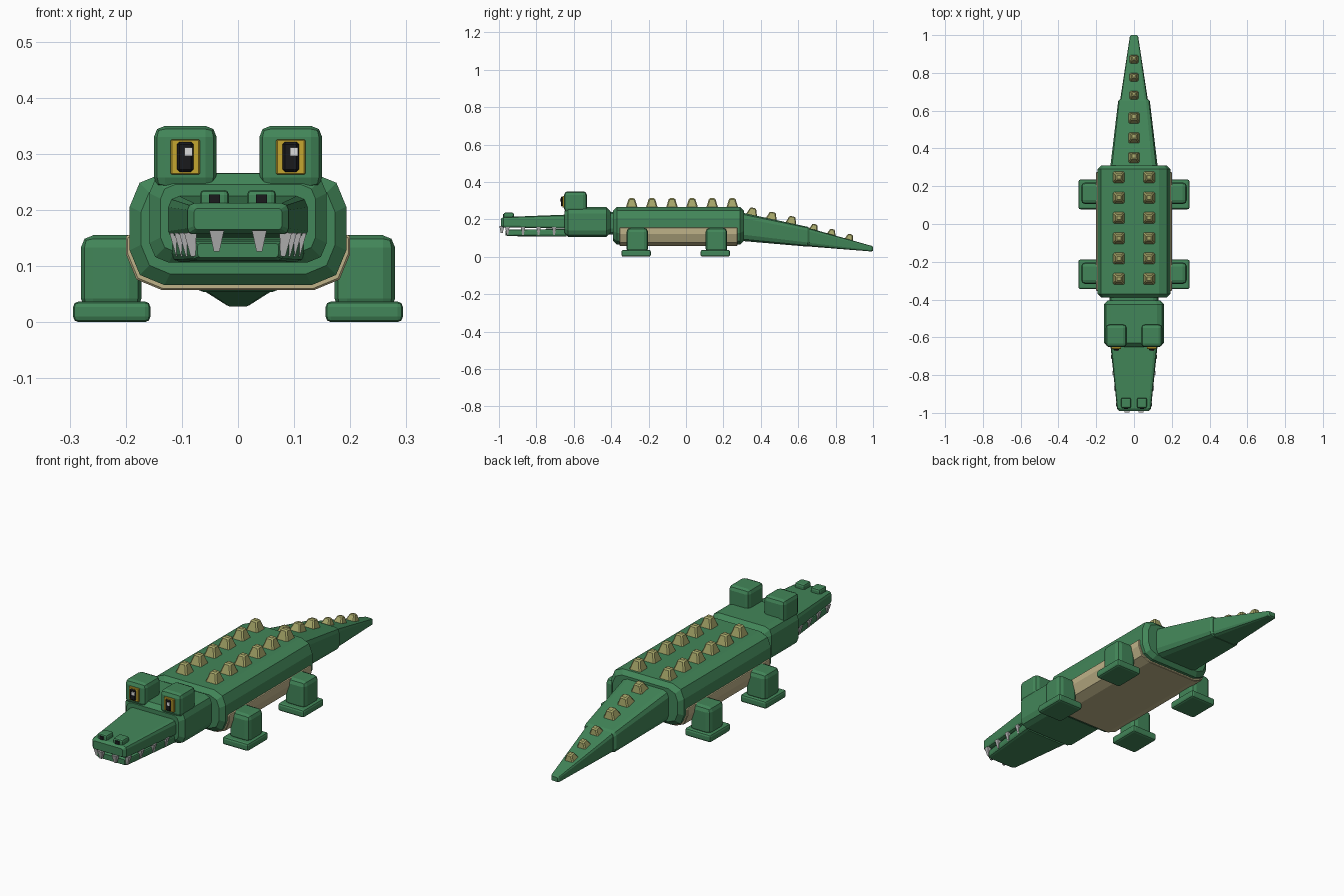
import bpy, bmesh, math
from mathutils import Vector

if "Cube" in bpy.data.objects:
    bpy.data.objects.remove(bpy.data.objects["Cube"], do_unlink=True)


def material(name, rgb):
    m = bpy.data.materials.new(name)
    m.use_nodes = True
    m.diffuse_color = (*rgb, 1)
    m.node_tree.nodes["Principled BSDF"].inputs["Base Color"].default_value = (*rgb, 1)
    return m


GREEN = material("reptile green", (0.055, 0.24, 0.1))
TAN = material("belly tan", (0.52, 0.45, 0.25))
OLIVE = material("spike olive", (0.38, 0.38, 0.14))
GREY = material("tooth grey", (0.47, 0.47, 0.47))
YELLOW = material("eye yellow", (0.56, 0.38, 0.03))
BLACK = material("black", (0.01, 0.01, 0.012))
WHITE = material("eye glint", (0.72, 0.72, 0.72))


def finish(name, bm, mat, bevel=0, segments=2):
    bmesh.ops.recalc_face_normals(bm, faces=bm.faces)
    mesh = bpy.data.meshes.new(name)
    bm.to_mesh(mesh)
    bm.free()
    mesh.materials.append(mat)
    ob = bpy.data.objects.new(name, mesh)
    bpy.context.collection.objects.link(ob)
    if bevel:
        mod = ob.modifiers.new("soft edges", 'BEVEL')
        mod.width, mod.segments = bevel, segments
        mod.limit_method = 'ANGLE'
    return ob


def box(name, lo, hi, mat, bevel=0, segments=2):
    """Box between two corners."""
    lo, hi = Vector(lo), Vector(hi)
    bm = bmesh.new()
    bmesh.ops.create_cube(bm, size=1)
    bmesh.ops.scale(bm, vec=hi - lo, verts=bm.verts)
    bmesh.ops.translate(bm, vec=(lo + hi) / 2, verts=bm.verts)
    return finish(name, bm, mat, bevel, segments)


def frustum(name, loc, base, tip, height, mat, tilt=(0, 0, 0), bevel=0):
    """Square spike rising from loc; a negative height hangs down."""
    bm = bmesh.new()
    bmesh.ops.create_cube(bm, size=1)
    for v in bm.verts:
        w = tip if v.co.z > 0 else base
        v.co = (v.co.x * w, v.co.y * w, (v.co.z + 0.5) * height)
    ob = finish(name, bm, mat, bevel, 1)
    ob.location, ob.rotation_euler = loc, tilt
    return ob


def ring(y, half, z0, z1, low, high, steps):
    """Rounded rectangle across the body at depth y."""
    pts = []
    for sx, sz, r, start in ((1, 1, high, 0), (-1, 1, high, 90),
                             (-1, -1, low, 180), (1, -1, low, 270)):
        cx, cz = sx * (half - r), (z1 - r if sz > 0 else z0 + r)
        for i in range(steps + 1):
            a = math.radians(start + 90 * i / steps)
            pts.append((cx + r * math.cos(a), y, cz + r * math.sin(a)))
    return pts


def loft(name, sections, mat, steps=2):
    """Skin rounded sections: (y, half width, bottom, top, low radius, high radius)."""
    bm = bmesh.new()
    rings = [[bm.verts.new(p) for p in ring(*s, steps)] for s in sections]
    n = len(rings[0])
    for a, b in zip(rings, rings[1:]):
        for i in range(n):
            j = (i + 1) % n
            bm.faces.new((a[i], a[j], b[j], b[i]))
    bm.faces.new(rings[0])
    bm.faces.new(rings[-1])
    return finish(name, bm, mat)


def block(name, y0, y1, half, z0, z1, low, high, edge, mat):
    """Long rounded block with chamfered ends."""
    e = edge
    small = (half - e, z0 + e, z1 - e, max(low - e / 2, 0.004), max(high - e / 2, 0.004))
    full = (half, z0, z1, low, high)
    loft(name, [(y0, *small), (y0 + e, *full), (y1 - e, *full), (y1, *small)], mat)


# Trunk, belly shell, neck and head
block("body", -0.39, 0.31, 0.193, 0.066, 0.266, 0.062, 0.06, 0.02, GREEN)
block("belly", -0.355, 0.275, 0.2, 0.057, 0.155, 0.065, 0.004, 0.003, TAN)
block("neck", -0.44, -0.36, 0.13, 0.12, 0.24, 0.03, 0.03, 0.005, GREEN)
block("head", -0.65, -0.405, 0.158, 0.106, 0.265, 0.035, 0.035, 0.02, GREEN)

# Jaws
loft("upper_jaw", [(-0.99, 0.078, 0.165, 0.203, 0.006, 0.006),
                   (-0.977, 0.09, 0.157, 0.212, 0.01, 0.012),
                   (-0.64, 0.125, 0.15, 0.225, 0.012, 0.02)], GREEN)
loft("lower_jaw", [(-0.965, 0.072, 0.115, 0.14, 0.006, 0.004),
                   (-0.953, 0.082, 0.11, 0.145, 0.01, 0.006),
                   (-0.64, 0.118, 0.107, 0.148, 0.015, 0.006)], GREEN)

# Tail in two tapering lengths
loft("tail_base", [(0.29, 0.127, 0.085, 0.238, 0.035, 0.03),
                   (0.65, 0.084, 0.054, 0.16, 0.022, 0.02),
                   (0.66, 0.076, 0.06, 0.152, 0.018, 0.018)], GREEN)
loft("tail_tip", [(0.64, 0.076, 0.056, 0.158, 0.02, 0.018),
                  (0.993, 0.022, 0.028, 0.058, 0.007, 0.007),
                  (1.0, 0.016, 0.032, 0.053, 0.005, 0.005)], GREEN)

# Paired parts
for side, s in (("left", 1), ("right", -1)):
    # Legs and feet
    for end, y in (("front", -0.265), ("back", 0.158)):
        box(f"{end}_{side}_leg", (s * 0.172, y - 0.053, 0.02),
            (s * 0.28, y + 0.062, 0.155), GREEN, 0.022)
        box(f"{end}_{side}_foot", (s * 0.156, y - 0.08, 0),
            (s * 0.294, y + 0.077, 0.037), GREEN, 0.01)

    # Eyes: socket, iris, pupil and glint
    x = s * 0.094
    box(f"{side}_eye_socket", (x - 0.056, -0.652, 0.238),
        (x + 0.056, -0.53, 0.35), GREEN, 0.02)
    box(f"{side}_iris", (x - 0.026, -0.661, 0.263), (x + 0.026, -0.65, 0.326), YELLOW, 0.002, 1)
    box(f"{side}_pupil", (x - 0.015, -0.669, 0.268), (x + 0.015, -0.66, 0.321), BLACK, 0.005, 1)
    box(f"{side}_glint", (x - 0.001, -0.673, 0.296), (x + 0.013, -0.668, 0.311), WHITE)

    # Nostrils
    x = s * 0.042
    box(f"{side}_nostril_bump", (x - 0.026, -0.975, 0.2),
        (x + 0.026, -0.92, 0.236), GREEN, 0.009)
    box(f"{side}_nostril", (x - 0.01, -0.979, 0.212), (x + 0.01, -0.972, 0.228), BLACK)

    # Teeth: one fang, then a row along the jaw
    frustum(f"{side}_fang", (s * 0.038, -0.985, 0.163), 0.026, 0.01, -0.037, GREY)
    for i in range(4):
        t = i / 3
        frustum(f"{side}_tooth_{i}", (s * (0.085 + 0.026 * t), -0.955 + 0.25 * t, 0.16),
                0.022, 0.009, -0.043, GREY, (0, s * 0.12, 0))

    # Back spikes
    for i in range(6):
        frustum(f"{side}_back_spike_{i}", (s * 0.08, -0.29 + 0.1075 * i, 0.258),
                0.066, 0.032, 0.055, OLIVE, bevel=0.006)

# Tail spikes, shrinking toward the tip
for i, y in enumerate((0.35, 0.455, 0.56, 0.68, 0.775, 0.87)):
    base_z = 0.238 - 0.217 * (y - 0.29) if y < 0.65 else 0.158 - 0.283 * (y - 0.64)
    size = 0.062 if i < 3 else 0.05
    frustum(f"tail_spike_{i}", (0, y, base_z - 0.006), size, size / 2, size * 0.7,
            OLIVE, (-0.22 if i < 3 else -0.28, 0, 0), 0.005)
